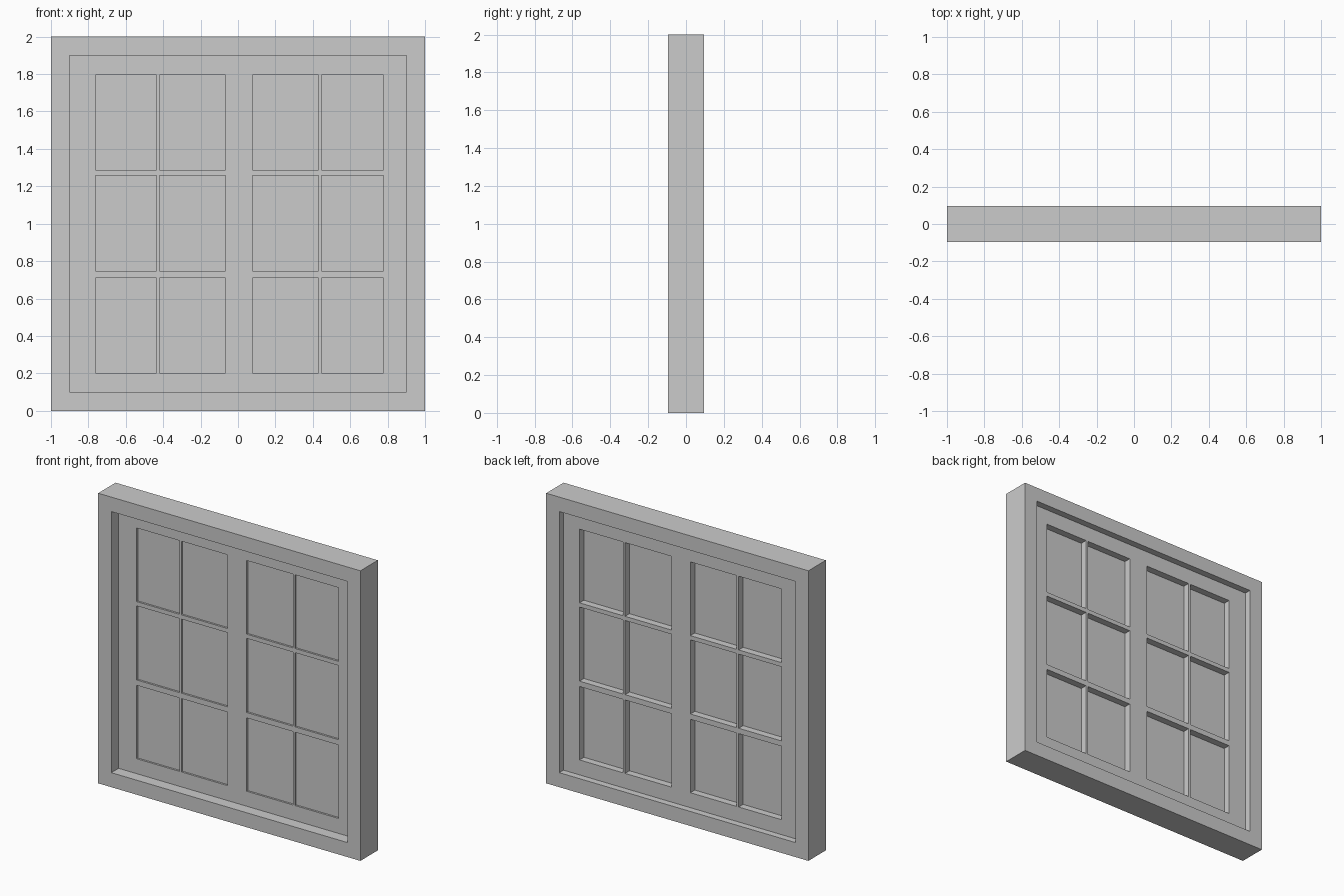
import bpy
import bmesh

if "Cube" in bpy.data.objects:
    bpy.data.objects.remove(bpy.data.objects["Cube"])


def lattice(name, xs, zs, y0, y1, solid):
    """Slab from y0 to y1 made of the grid cells (i, j) for which solid(i, j) holds."""
    bm = bmesh.new()
    grid = {}

    def vert(i, j):
        if (i, j) not in grid:
            grid[i, j] = bm.verts.new((xs[i], y0, zs[j]))
        return grid[i, j]

    for i in range(len(xs) - 1):
        for j in range(len(zs) - 1):
            if solid(i, j):
                bm.faces.new([vert(i, j), vert(i + 1, j), vert(i + 1, j + 1), vert(i, j + 1)])
    # keep the front faces and pull a copy back to give thickness
    ext = bmesh.ops.extrude_face_region(bm, geom=bm.faces[:], use_keep_orig=True)
    moved = [g for g in ext["geom"] if isinstance(g, bmesh.types.BMVert)]
    bmesh.ops.translate(bm, verts=moved, vec=(0, y1 - y0, 0))
    bmesh.ops.recalc_face_normals(bm, faces=bm.faces[:])
    mesh = bpy.data.meshes.new(name)
    bm.to_mesh(mesh)
    bm.free()
    obj = bpy.data.objects.new(name, mesh)
    bpy.context.collection.objects.link(obj)
    return obj


def opening(i, j):
    return i % 2 == 1 and j % 2 == 1


def bars(i, j):
    return not opening(i, j)


# Outer frame
lattice("window_frame", [-1, -0.9, 0.9, 1], [0, 0.1, 1.9, 2], -0.095, 0.095, bars)

# Two sashes, each with a 2 x 3 grid of panes
rows = [0.1, 0.203, 0.709, 0.746, 1.257, 1.286, 1.794, 1.9]
columns = {
    "left": [-0.9, -0.762, -0.436, -0.42, -0.068, 0],
    "right": [0, 0.077, 0.43, 0.446, 0.778, 0.9],
}
for side, xs in columns.items():
    lattice(side + "_sash", xs, rows, -0.016, 0.049, bars)
    # Glass filling the sash openings
    lattice(side + "_glass", xs, rows, -0.003, 0.001, opening)
